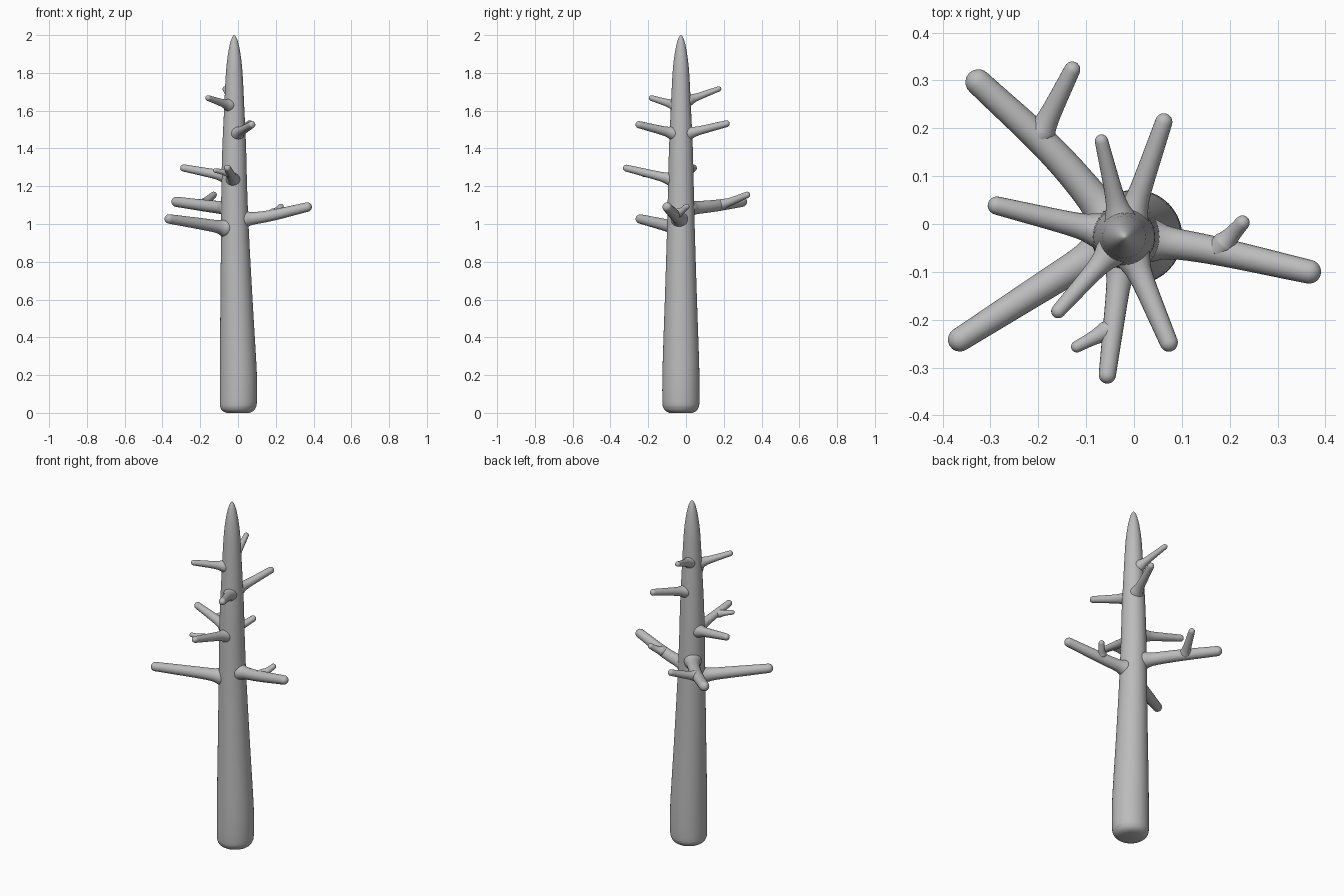
import bpy, bmesh, math
from mathutils import Vector

cube = bpy.data.objects.get("Cube")
if cube:
    bpy.data.objects.remove(cube)

bark = bpy.data.materials.new("grey_bark")
bark.use_nodes = True
GREY = (0.5, 0.5, 0.5, 1)
bark.diffuse_color = GREY
bark.node_tree.nodes["Principled BSDF"].inputs["Base Color"].default_value = GREY


def loft(name, rings, sides):
    """Skin a list of (centre, axis, radius) rings into a closed smooth tube."""
    bm = bmesh.new()
    loops = []
    for centre, axis, radius in rings:
        side = axis.cross(Vector((0, 1, 0) if abs(axis.z) > 0.9 else (0, 0, 1))).normalized()
        up = axis.cross(side).normalized()
        angles = [math.tau * i / sides for i in range(sides)]
        loops.append([bm.verts.new(centre + radius * (side * math.cos(a) + up * math.sin(a)))
                      for a in angles])
    for low, high in zip(loops, loops[1:]):
        for i in range(sides):
            j = (i + 1) % sides
            bm.faces.new((low[i], low[j], high[j], high[i]))
    bm.faces.new(loops[0][::-1])
    bm.faces.new(loops[-1])
    bmesh.ops.recalc_face_normals(bm, faces=bm.faces)
    mesh = bpy.data.meshes.new(name)
    bm.to_mesh(mesh)
    bm.free()
    for poly in mesh.polygons:
        poly.use_smooth = True
    mesh.materials.append(bark)
    obj = bpy.data.objects.new(name, mesh)
    bpy.context.collection.objects.link(obj)
    return obj


def spline(points, steps=8):
    """Catmull-Rom samples through the points."""
    p = [2 * points[0] - points[1]] + points + [2 * points[-1] - points[-2]]
    out = []
    for a, b, c, d in zip(p, p[1:], p[2:], p[3:]):
        for k in range(steps):
            t = k / steps
            out.append(0.5 * (2 * b + (c - a) * t + (2 * a - 5 * b + 4 * c - d) * t ** 2
                              + (3 * b - a - 3 * c + d) * t ** 3))
    return out + [points[-1]]


def limb(name, points, base_r, tip_r, collar, flare):
    """Tapered limb with a flared collar at its root and a rounded tip."""
    points = [Vector(p) for p in points]
    points[-1] -= (points[-1] - points[-2]).normalized() * tip_r
    path = spline(points, 16)
    rings, run, total = [], 0, sum((b - a).length for a, b in zip(path, path[1:]))
    for i, pos in enumerate(path):
        axis = (path[min(i + 1, len(path) - 1)] - path[max(i - 1, 0)]).normalized()
        run += (pos - path[i - 1]).length if i else 0
        radius = base_r + (tip_r - base_r) * run / total
        radius += flare * math.exp(-max(run - collar, 0) / 0.018)
        rings.append((pos, axis, radius))
    end, axis, radius = rings[-1]
    for k in range(1, 6):
        a = math.radians(17 * k)
        rings.append((end + axis * radius * math.sin(a), axis, radius * math.cos(a)))
    loft(name, rings, 20)


# Trunk: height, centre x, radius
trunk = [(0, 0, 0.06), (0.008, 0, 0.078), (0.025, 0, 0.092), (0.06, 0.002, 0.098),
         (0.2, 0.002, 0.098), (0.4, -0.003, 0.092), (0.6, -0.008, 0.085),
         (0.95, -0.016, 0.074), (1.2, -0.02, 0.068), (1.4, -0.02, 0.063),
         (1.6, -0.02, 0.054), (1.8, -0.02, 0.044), (1.9, -0.02, 0.033),
         (1.96, -0.02, 0.021), (1.99, -0.02, 0.01), (2, -0.02, 0.002)]
samples = spline([Vector((x, r, z)) for z, x, r in trunk], 4)
loft("trunk", [(Vector((s.x, -0.027, s.z)), Vector((0, 0, 1)), s.y) for s in samples], 40)

# Branches: root height, path to the tip, radius at the base and at the tip
branches = {
    "lower_left_branch": (1.02, [(0.15, -0.052, 1.04), (0.39, -0.105, 1.095)], 0.034, 0.025),
    "lower_back_branch": (1.08, [(-0.16, 0.14, 1.095), (-0.345, 0.315, 1.12)], 0.036, 0.027),
    "lower_front_branch": (0.97, [(-0.16, -0.112, 0.995), (-0.385, -0.255, 1.03)], 0.036, 0.025),
    "middle_right_branch": (1.245, [(-0.305, 0.043, 1.3)], 0.029, 0.019),
    "middle_front_branch": (1.225, [(-0.058, -0.333, 1.3)], 0.028, 0.018),
    "upper_back_branch": (1.47, [(0.068, 0.23, 1.535)], 0.026, 0.018),
    "upper_front_branch": (1.47, [(0.08, -0.265, 1.53)], 0.027, 0.019),
    "top_front_branch": (1.62, [(-0.168, -0.193, 1.67)], 0.024, 0.015),
    "top_back_branch": (1.64, [(-0.071, 0.186, 1.72)], 0.023, 0.014),
}
for name, (height, path, base_r, tip_r) in branches.items():
    collar = 0.095 - 0.028 * height
    limb(name, [(-0.02, -0.027, height)] + path, base_r, tip_r, collar, 0.012)

# Twigs growing from the larger branches
limb("lower_left_twig", [(0.175, -0.055, 1.05), (0.205, -0.022, 1.07), (0.235, 0.012, 1.1)],
     0.017, 0.015, 0.025, 0.008)
limb("lower_back_twig", [(-0.2, 0.18, 1.1), (-0.17, 0.24, 1.12), (-0.122, 0.337, 1.16)],
     0.024, 0.017, 0.02, 0.006)
limb("middle_front_twig", [(-0.05, -0.22, 1.27), (-0.13, -0.262, 1.285)],
     0.015, 0.012, 0.015, 0.006)
